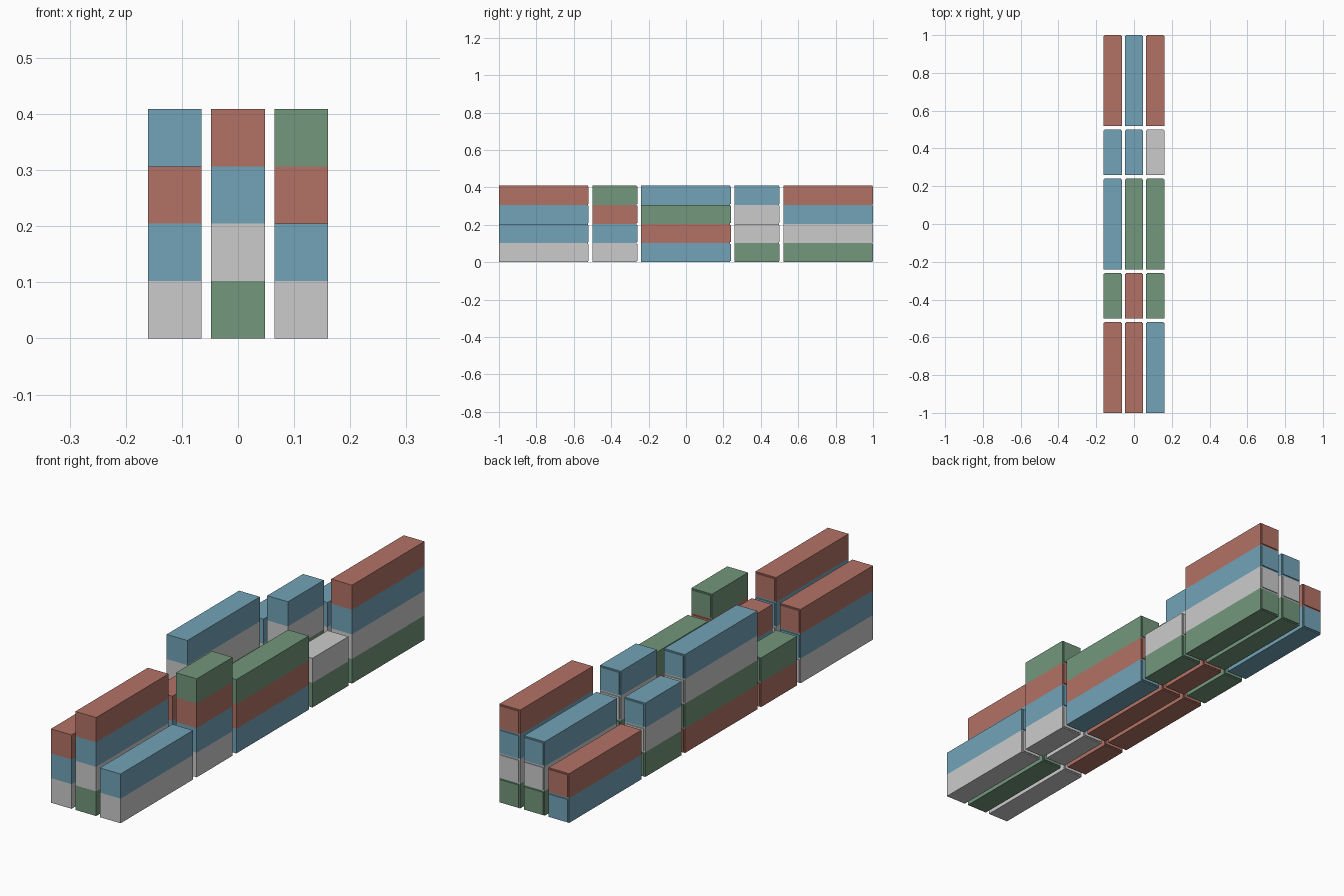
import bpy
import bmesh
from mathutils import Matrix

if "Cube" in bpy.data.objects:
    bpy.data.objects.remove(bpy.data.objects["Cube"])

WIDTH, HEIGHT = 0.0955, 0.1023
PITCH_X = 0.1125
DOOR = 0.004    # thin door slab on the back end
RIM = 0.005     # frame left visible around the door


def material(name, rgb):
    m = bpy.data.materials.new(name)
    m.diffuse_color = (*rgb, 1.0)
    m.use_nodes = True
    m.node_tree.nodes["Principled BSDF"].inputs["Base Color"].default_value = m.diffuse_color
    return m


PAINT = {
    "r": material("red_paint", (0.45, 0.17, 0.13)),
    "b": material("blue_paint", (0.17, 0.37, 0.48)),
    "g": material("green_paint", (0.17, 0.31, 0.20)),
    "x": None,
}


def add_box(bm, lo, hi):
    size = [h - l for l, h in zip(lo, hi)]
    mid = [(h + l) / 2 for l, h in zip(lo, hi)]
    bmesh.ops.create_cube(bm, size=1, matrix=Matrix.Translation(mid) @ Matrix.Diagonal((*size, 1)))


def container(name, x, y0, y1, z, paint):
    bm = bmesh.new()
    w = WIDTH / 2
    # main body and raised back door
    add_box(bm, (x - w, y0, z), (x + w, y1 - DOOR, z + HEIGHT))
    add_box(bm, (x - w + RIM, y1 - DOOR * 1.5, z + RIM), (x + w - RIM, y1, z + HEIGHT - RIM))
    mesh = bpy.data.meshes.new(name)
    bm.to_mesh(mesh)
    bm.free()
    if PAINT[paint]:
        mesh.materials.append(PAINT[paint])
    bpy.context.collection.objects.link(bpy.data.objects.new(name, mesh))


# Bays from front to back: y range, then left / middle / right stacks, bottom up
BAYS = [
    (-1.00, -0.52, ("xbr", "gxbr", "xb")),
    (-0.50, -0.26, ("rg", "xbr", "xbrg")),
    (-0.24, 0.24, ("rgxb", "rg", "brg")),
    (0.26, 0.50, ("gxb", "rgxb", "gx")),
    (0.52, 1.00, ("br", "gxb", "gxbr")),
]

for bay, (y0, y1, stacks) in enumerate(BAYS, 1):
    for col, (side, stack) in enumerate(zip(("left", "middle", "right"), stacks)):
        for tier, paint in enumerate(stack):
            container(f"container_bay{bay}_{side}_tier{tier + 1}",
                      (col - 1) * PITCH_X, y0, y1, tier * HEIGHT, paint)
